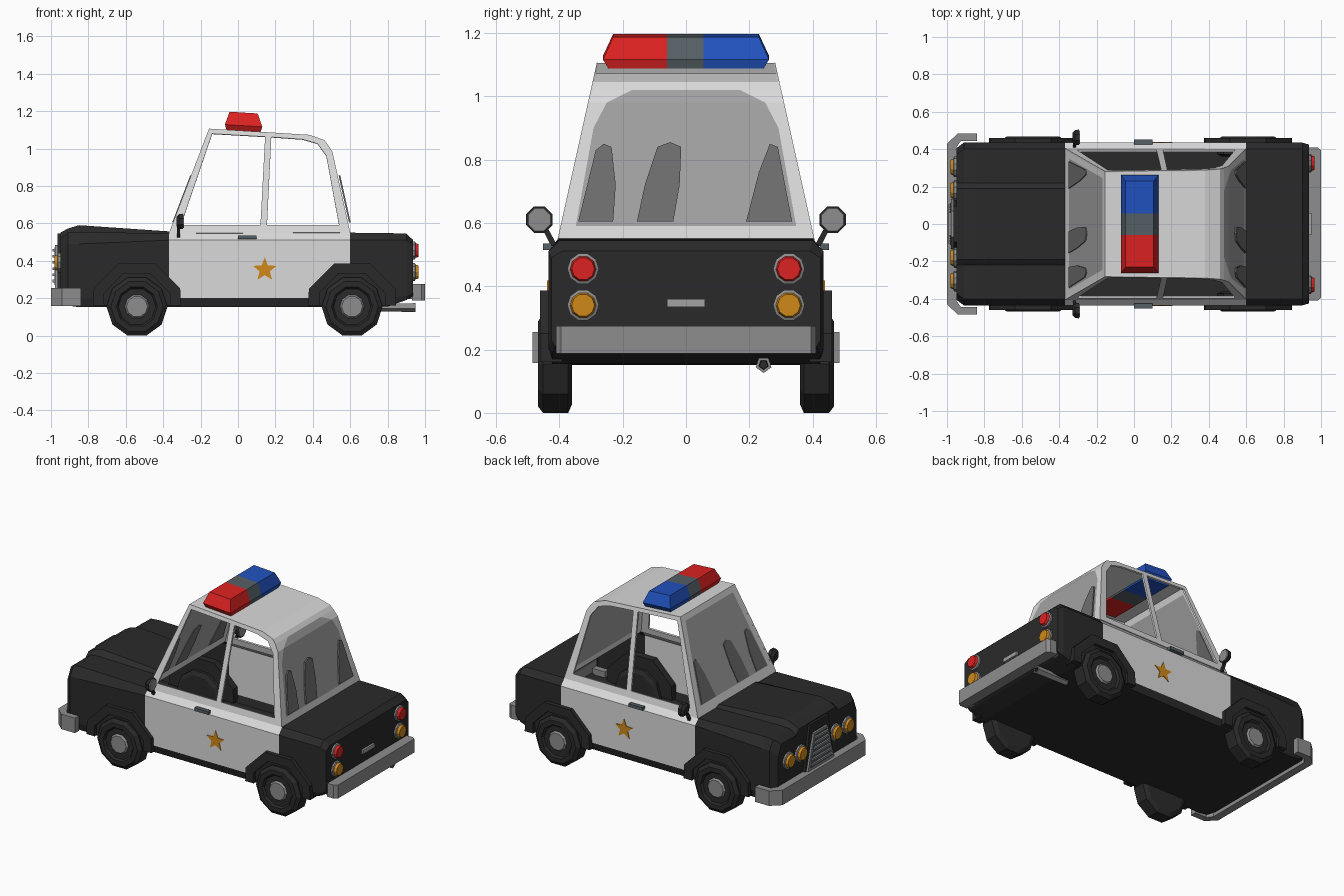
import bpy, bmesh, math
from mathutils import Vector

if "Cube" in bpy.data.objects:
    bpy.data.objects.remove(bpy.data.objects["Cube"])


def mat(name, r, g, b):
    m = bpy.data.materials.new(name)
    m.diffuse_color = (r, g, b, 1)
    m.use_nodes = True
    m.node_tree.nodes["Principled BSDF"].inputs["Base Color"].default_value = m.diffuse_color
    return m


BLACK = mat("black paint", .023, .023, .023)
WHITE = mat("white paint", .70, .70, .70)
GLASS = mat("grey glass", .36, .36, .36)
SHADE = mat("glass reflection", .155, .155, .155)
CHROME = mat("chrome grey", .27, .27, .27)
RED = mat("red lens", .72, .016, .016)
BLUE = mat("blue lens", .016, .085, .52)
AMBER = mat("amber", .62, .25, .01)
SLATE = mat("slate grey", .09, .115, .13)


def finish(name, bm, mats):
    bmesh.ops.recalc_face_normals(bm, faces=bm.faces)
    me = bpy.data.meshes.new(name)
    bm.to_mesh(me)
    bm.free()
    for m in mats:
        me.materials.append(m)
    ob = bpy.data.objects.new(name, me)
    bpy.context.collection.objects.link(ob)
    return ob


def place(axis, p, d):
    # 2D point plus depth along an axis
    return {'x': (d, p[0], p[1]), 'y': (p[0], d, p[1]), 'z': (p[0], p[1], d)}[axis]


def loft(name, rings, mats, rule=None, caps=True):
    # skin closed rings of equal length
    bm = bmesh.new()
    vs = [[bm.verts.new(p) for p in r] for r in rings]
    n = len(vs[0])
    for i in range(len(vs) - 1):
        for k in range(n):
            f = bm.faces.new((vs[i][k], vs[i][(k + 1) % n], vs[i + 1][(k + 1) % n], vs[i + 1][k]))
            f.material_index = rule(i) if rule else 0
    if caps:
        bm.faces.new(vs[0])
        bm.faces.new(vs[-1]).material_index = rule(len(vs) - 1) if rule else 0
    return finish(name, bm, mats)


def prism(name, pts, axis, a, b, m):
    return loft(name, [[place(axis, p, a) for p in pts], [place(axis, p, b) for p in pts]], [m])


def box(name, x, y, z, m):
    return prism(name, [(x[0], y[0]), (x[1], y[0]), (x[1], y[1]), (x[0], y[1])], 'z', z[0], z[1], m)


def circle(c, r, n, start=0.0):
    return [(c[0] + r * math.cos(start + math.tau * k / n), c[1] + r * math.sin(start + math.tau * k / n))
            for k in range(n)]


def lathe(name, c, axis, steps, n, mats, rule=None):
    # steps: (depth, radius)
    return loft(name, [[place(axis, p, d) for p in circle(c, r, n, math.pi / 2 + math.pi / n)]
                       for d, r in steps], mats, rule)


# body shell: stations of x, half width, bottom, shoulder, side top, centre top
stations = [(-.95, .405, .18, .45, .52, .55), (-.91, .435, .16, .49, .55, .572),
            (-.85, .435, .152, .49, .555, .59), (-.37, .435, .152, .51, .545, .557),
            (.60, .435, .152, .51, .55, .55), (.80, .435, .155, .51, .548, .548),
            (.90, .435, .19, .51, .545, .545), (.935, .425, .21, .49, .512, .512)]
rings = []
for x, w, zb, zs, zt, zc in stations:
    half = [(w - .012, zb), (w, max(.2, zb + .02)), (w, zs), (w - .035, zt), (.22, zt), (.19, zc)]
    rings.append([(x, y, z) for y, z in half] + [(x, -y, z) for y, z in reversed(half)])
body = loft("body_shell", rings, [BLACK, WHITE])
bm = bmesh.new()
bm.from_mesh(body.data)
opening = []
for f in bm.faces:
    c = f.calc_center_median()
    if -.3 < c.x < .55 and c.z > .2:
        f.material_index = 1                     # white doors
        if c.z > .5 and abs(c.y) < .39:
            opening.append(f)                    # open cabin
bmesh.ops.delete(bm, geom=opening, context='FACES')
bm.to_mesh(body.data)
bm.free()


# cabin: windscreen, roof and rear window in one strip, rows of x, z, glass half width
def side_y(z):
    return .40 - .222 * (z - .545)


rows = [(-.37, .545, .36), (-.348, .60, .35), (-.168, 1.07, .245), (-.155, 1.105, .24),
        (.38, 1.072, .15), (.46, 1.045, .15), (.48, 1.02, .17), (.505, .98, .25),
        (.523, .90, .292), (.591, .59, .348), (.60, .55, .36)]
bm = bmesh.new()
vs = [[bm.verts.new((x, y, z)) for y in (-side_y(z), -g, g, side_y(z))] for x, z, g in rows]
for i in range(len(rows) - 1):
    for k in range(3):
        f = bm.faces.new((vs[i][k], vs[i][k + 1], vs[i + 1][k + 1], vs[i + 1][k]))
        f.material_index = 1 if k == 1 and i in (1, 6, 7, 8) else 0
finish("cabin_roof_and_glass", bm, [WHITE, GLASS])

# side window frames with two open windows each
loops = [[(x, z) for x, z, g in rows if (x, z) not in ((-.348, .60), (-.168, 1.07), (.523, .90), (.591, .59))],
         [(-.305, .59), (-.138, 1.078), (.145, 1.062), (.12, .59)],
         [(.155, .59), (.178, 1.06), (.345, 1.048), (.425, 1.025), (.472, .96), (.54, .59)]]
for s, side in ((-1, "right"), (1, "left")):
    bm = bmesh.new()
    edges = []
    for lp in loops:
        v = [bm.verts.new((x, s * side_y(z), z)) for x, z in lp]
        edges += [bm.edges.new((v[k], v[(k + 1) % len(v)])) for k in range(len(v))]
    bmesh.ops.triangle_fill(bm, use_beauty=True, use_dissolve=False, edges=edges,
                            normal=Vector((0, s, .222)).normalized())
    ob = finish("window_frame_" + side, bm, [WHITE])
    sol = ob.modifiers.new("thickness", 'SOLIDIFY')
    sol.thickness, sol.offset = .012, 0

# reflections on front and rear glass
streaks = [[(-.34, .605), (-.23, .605), (-.222, .72), (-.235, .84), (-.26, .85), (-.285, .83)],
           [(-.155, .605), (-.04, .605), (-.02, .72), (-.015, .84), (-.05, .855), (-.09, .84), (-.13, .72)],
           [(.19, .605), (.335, .605), (.29, .84), (.265, .85), (.23, .76)]]
for name, x0, slope in (("windscreen", -.37, .383), ("rear_window", .611, -.221)):
    for i, st in enumerate(streaks):
        z0 = .545
        loft(f"{name}_reflection_{i}", [[(x0 + slope * (z - z0) + d, y, z) for y, z in st]
                                        for d in (-.0045, .0045)], [SHADE])

# light bar, cut into red, grey and blue
bar = []
for z, hx, hy in ((1.084, .088, .24), (1.122, .10, .262), (1.192, .075, .23)):
    bar.append([(.03 + a * hx, b * hy, z - .062 * a * hx) for a, b in ((-1, -1), (1, -1), (1, 1), (-1, 1))])
ob = loft("light_bar", bar, [RED, SLATE, BLUE])
bm = bmesh.new()
bm.from_mesh(ob.data)
for cut in (-.06, .055):
    bmesh.ops.bisect_plane(bm, geom=bm.verts[:] + bm.edges[:] + bm.faces[:],
                           plane_co=(0, cut, 0), plane_no=(0, 1, 0))
for f in bm.faces:
    y = f.calc_center_median().y
    f.material_index = 0 if y < -.06 else 1 if y < .055 else 2
bm.to_mesh(ob.data)
bm.free()

# parts repeated on both sides
for s, side in ((-1, "right"), (1, "left")):
    for cx, end in ((-.54, "front"), (.61, "rear")):
        tag = f"{end}_{side}"
        lathe("wheel_" + tag, (cx, .155), 'y',
              [(s * d, r) for d, r in ((.36, .135), (.372, .163), (.452, .163), (.468, .14), (.468, .11),
                                       (.455, .10), (.455, .065), (.466, .056))],
              10, [BLACK, CHROME], lambda i: 1 if i >= 6 else 0)
        ang = [math.radians(a) for a in (22.5, 67.5, 112.5, 157.5)]
        arc = lambda r: [(cx + r * math.cos(a), .155 + r * math.sin(a)) for a in ang]
        outer = [(cx + .235, .16)] + arc(.25) + [(cx - .235, .16)]
        inner = [(cx + .175, .16)] + arc(.19) + [(cx - .175, .16)]
        prism("wheel_well_" + tag, outer, 'y', s * .39, s * .442, BLACK)
        prism("wheel_arch_" + tag, outer + inner[::-1], 'y', s * .40, s * .461, BLACK)
    # star badge and door handle
    star = [(.143 + r * math.sin(k * math.pi / 5), .352 + r * math.cos(k * math.pi / 5))
            for k, r in enumerate([.066, .029] * 5)]
    prism("door_star_" + side, star, 'y', s * .432, s * .439, AMBER)
    box("door_handle_" + side, (0, .1), (s * .425, s * .452), (.515, .535), SLATE)
    # side mirror: housing, glass, stalk
    c = (s * .463, .61)
    lathe("mirror_housing_" + side, c, 'x', [(-.33, .025), (-.315, .043), (-.295, .045)], 8, [BLACK])
    lathe("mirror_glass_" + side, c, 'x', [(-.295, .04), (-.29, .038)], 8, [CHROME])
    prism("mirror_stalk_" + side, [(s * .41, .535), (s * .425, .525), (s * .455, .585), (s * .44, .59)],
          'x', -.325, -.31, BLACK)
    # headlights
    for i, y in enumerate((.18, .305)):
        lathe(f"headlight_{side}_{i}", (s * y, .39), 'x',
              [(-.93, .055), (-.962, .055), (-.966, .045), (-.98, .038)], 10, [CHROME, AMBER],
              lambda i: 1 if i >= 2 else 0)
    # tail lights
    for z, m, nm in ((.455, RED, "brake_light"), (.34, AMBER, "indicator")):
        lathe(f"{nm}_{side}", (s * .325, z), 'x',
              [(.92, .05), (.946, .05), (.95, .041), (.966, .036)], 10, [CHROME, m],
              lambda i: 1 if i >= 2 else 0)
    box("rear_bumper_bracket_" + side, (.84, .96), (s * .36, s * .40), (.195, .235), CHROME)

# bumpers
prism("front_bumper", [(-.84, -.485), (-.94, -.485), (-1, -.43), (-1, .43), (-.94, .485), (-.84, .485),
                       (-.84, .445), (-.925, .445), (-.95, .41), (-.95, -.41), (-.925, -.445), (-.84, -.445)],
      'z', .157, .255, CHROME)
prism("rear_bumper", [(.93, -.41), (.98, -.41), (1, -.395), (1, .395), (.98, .41), (.93, .41)],
      'z', .187, .275, CHROME)

# grille with surround and slats
prism("grille_surround", [(-.15, .24), (.15, .24), (.095, .545), (-.095, .545)], 'x', -.93, -.965, BLACK)
prism("grille_frame", [(-.135, .255), (.135, .255), (.07, .485), (-.07, .485)], 'x', -.95, -.978, CHROME)
prism("grille_recess", [(-.112, .27), (.112, .27), (.058, .47), (-.058, .47)], 'x', -.97, -.981, SLATE)
for k in range(6):
    z = .285 + .033 * k
    w = .11 - .27 * (z - .27)
    box(f"grille_slat_{k}", (-.992, -.975), (-w, w), (z, z + .014), CHROME)

# boot handle and exhaust
box("boot_handle", (.93, .948), (-.06, .06), (.335, .36), GLASS)
lathe("exhaust_pipe", (.245, .152), 'x', [(.72, .022), (.95, .026), (.95, .016), (.93, .014)], 5,
      [CHROME, BLACK], lambda i: 1 if i >= 2 else 0)
